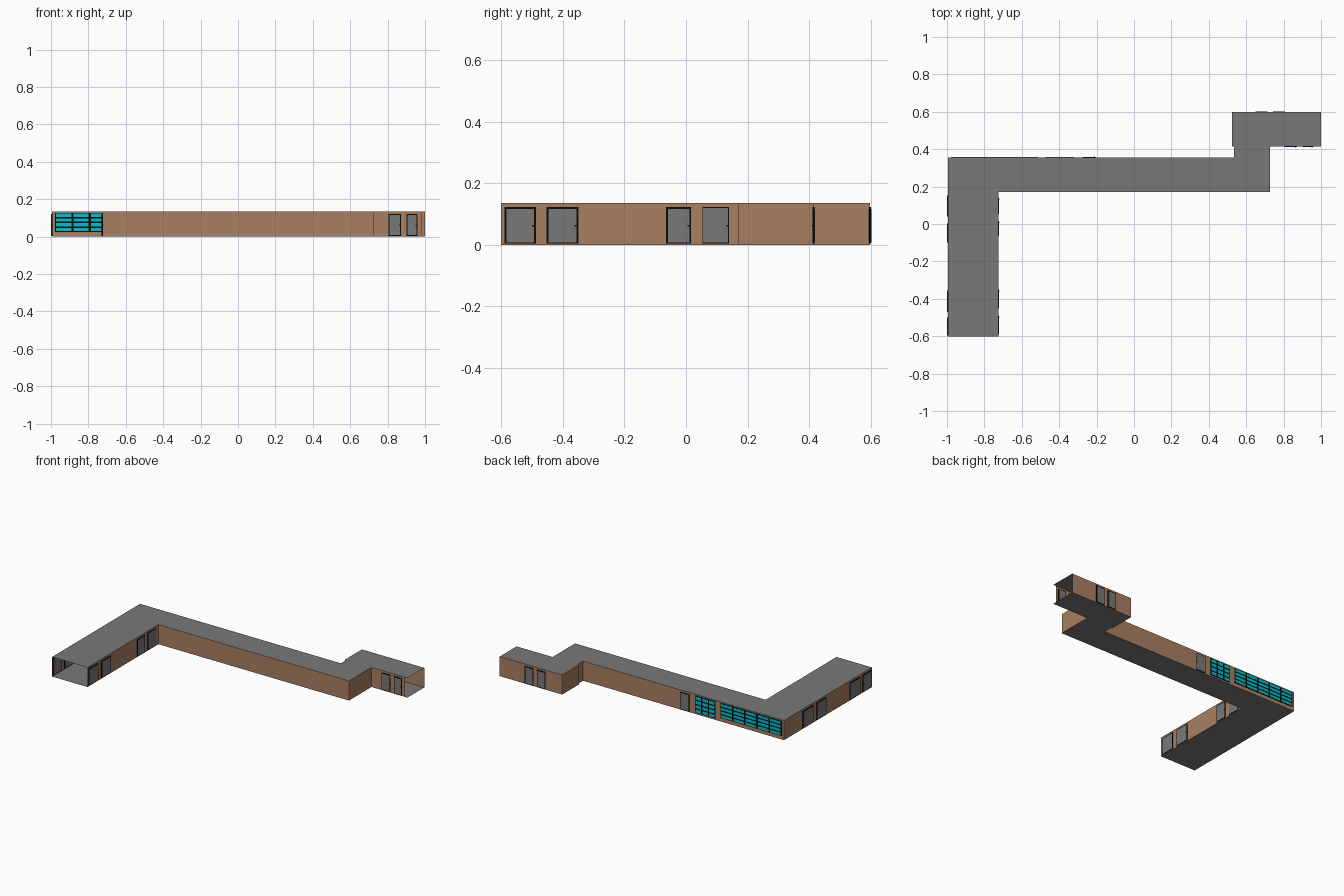
import bpy, bmesh

if "Cube" in bpy.data.objects:
    bpy.data.objects.remove(bpy.data.objects["Cube"])

H = 0.135  # wall height

def mat(name, col):
    m = bpy.data.materials.new(name)
    m.diffuse_color = (*col, 1)
    m.use_nodes = True
    m.node_tree.nodes["Principled BSDF"].inputs["Base Color"].default_value = m.diffuse_color
    return m

BROWN = mat("brown_wall", (0.40, 0.215, 0.122))
GREY = mat("grey_slab", (0.19, 0.19, 0.19))
BLACK = mat("black_frame", (0.003, 0.003, 0.003))
CYAN = mat("cyan_glass", (0.0, 0.52, 0.62))

def finish(bm, name, *mats):
    me = bpy.data.meshes.new(name)
    bm.to_mesh(me)
    bm.free()
    for m in mats:
        me.materials.append(m)
    ob = bpy.data.objects.new(name, me)
    bpy.context.collection.objects.link(ob)
    return ob

def plate(bm, axis, pos, u0, u1, z0, z1, half, mi):
    """Thin box on a wall; axis is the wall normal, u runs along the wall."""
    vs = bmesh.ops.create_cube(bm, size=1)["verts"]
    for v in vs:
        u = u0 if v.co.x < 0 else u1
        d = pos + (half if v.co.y > 0 else -half)
        z = z0 if v.co.z < 0 else z1
        v.co = (u, d, z) if axis == 'y' else (d, u, z)
    faces = {f for v in vs for f in v.link_faces}
    for f in faces:
        f.material_index = mi
    bmesh.ops.recalc_face_normals(bm, faces=list(faces))

# Building footprint, counter-clockwise
outline = [(-0.995, -0.602), (-0.725, -0.602), (-0.725, 0.17), (0.726, 0.17),
           (0.726, 0.415), (1.0, 0.415), (1.0, 0.598), (0.525, 0.598),
           (0.525, 0.415), (0.535, 0.415), (0.535, 0.355), (-0.995, 0.355)]

# Floor and roof slabs
for name, z in (("floor", 0.0), ("roof", H)):
    bm = bmesh.new()
    f = bm.faces.new([bm.verts.new((x, y, z)) for x, y in outline])
    f.normal_update()
    if (f.normal.z > 0) != (z > 0):
        f.normal_flip()
    finish(bm, name, GREY)

# Walls, leaving the two wing ends open
bm = bmesh.new()
n = len(outline)
for i in range(n):
    if i in (0, 5):
        continue
    a, b = outline[i], outline[(i + 1) % n]
    if i == 4:
        b = (0.98, b[1])  # front wall stops just short of the open end
    bm.faces.new([bm.verts.new(p) for p in
                  ((*a, 0), (*b, 0), (*b, H), (*a, H))])
finish(bm, "walls", BROWN)

# Doors: wall normal, wall position, start, end, frame width
doors = [
    ('x', -0.725, -0.590, -0.488, 0.006), ('x', -0.725, -0.453, -0.350, 0.006),
    ('x', -0.725, -0.065, 0.017, 0.006), ('x', -0.725, 0.053, 0.140, 0.003),
    ('x', -0.995, -0.595, -0.500, 0.006), ('x', -0.995, -0.470, -0.355, 0.006),
    ('x', -0.995, -0.100, 0.003, 0.006), ('x', -0.995, 0.040, 0.152, 0.006),
    ('y', 0.415, 0.805, 0.872, 0.006), ('y', 0.415, 0.900, 0.960, 0.006),
    ('y', 0.598, 0.650, 0.715, 0.006), ('y', 0.598, 0.742, 0.808, 0.006),
    ('y', 0.355, -0.275, -0.205, 0.004),
]
for k, (ax, pos, u0, u1, w) in enumerate(doors):
    bm = bmesh.new()
    plate(bm, ax, pos, u0, u1, 0.004, 0.122, 0.0035, 0)
    plate(bm, ax, pos, u0 + w, u1 - w, 0.008, 0.122 - w, 0.0042, 1)
    plate(bm, ax, pos, u1 - w - 0.006, u1 - w, 0.060, 0.064, 0.0048, 0)  # handle
    finish(bm, f"door_{k + 1}", BLACK, GREY)

# Windows: black backing plate with a grid of glass panes
def window(name, x0, x1, z0, z1, cols, rows, gx, gz):
    bm = bmesh.new()
    plate(bm, 'y', 0.355, x0, x1, z0, z1, 0.003, 0)
    dx, dz = (x1 - x0) / cols, (z1 - z0) / rows
    for i in range(cols):
        for j in range(rows):
            plate(bm, 'y', 0.355, x0 + i * dx + gx, x0 + (i + 1) * dx - gx,
                  z0 + j * dz + gz, z0 + (j + 1) * dz - gz, 0.004, 1)
    finish(bm, name, BLACK, CYAN)

window("long_window", -0.978, -0.513, 0.025, 0.127, 5, 4, 0.006, 0.004)
window("short_window", -0.475, -0.320, 0.010, 0.127, 3, 4, 0.005, 0.004)
